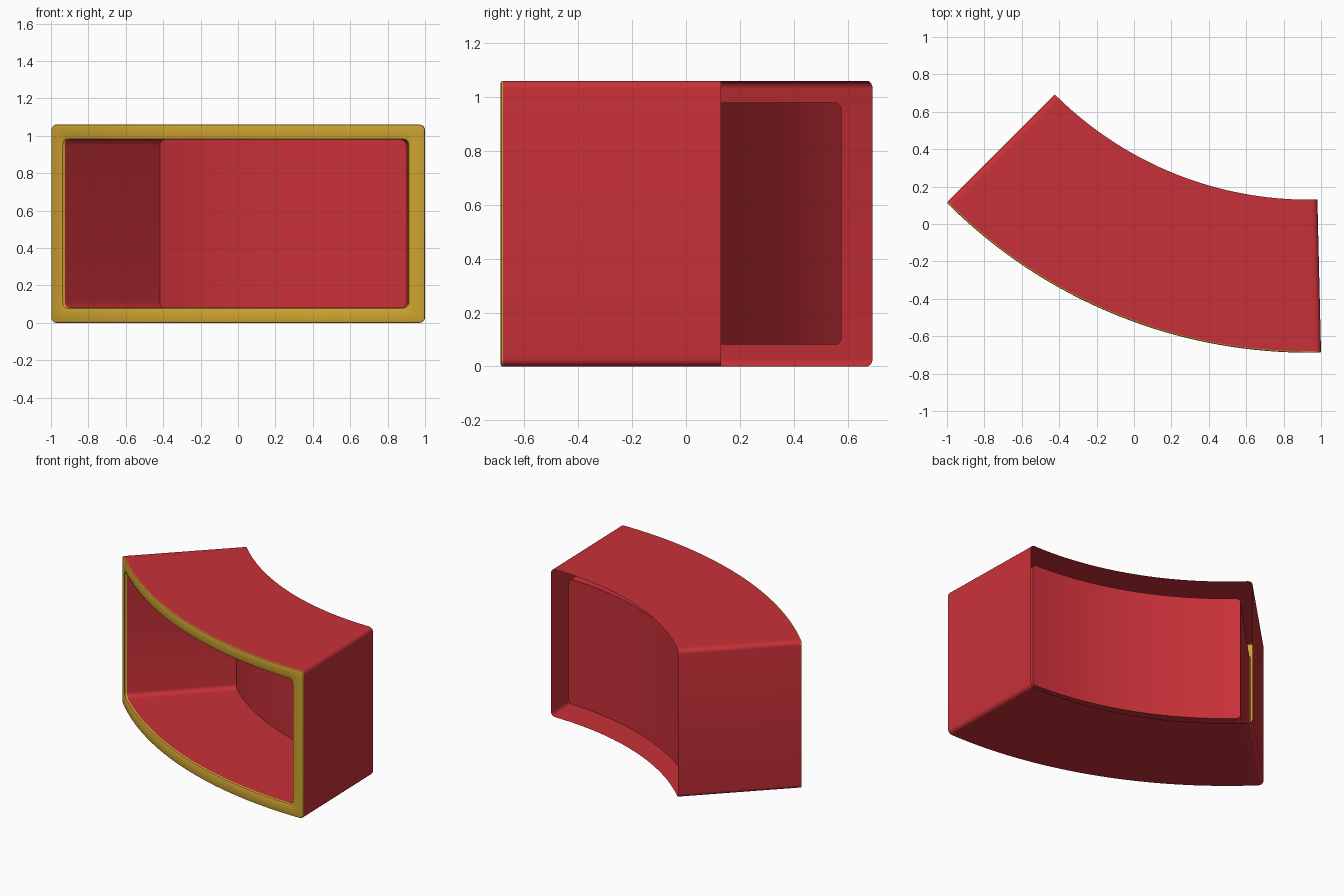
import bpy, bmesh, math

if "Cube" in bpy.data.objects:
    bpy.data.objects.remove(bpy.data.objects["Cube"])

CX, CY = 0.935, 2.05                 # centre of the concentric arcs, seen from above
A0, A1 = math.radians(-45), math.radians(1.36)
HEIGHT = 1.06
R_BACK, R_PANEL, R_FRONT = 1.92, 2.0, 2.738
SEGS, CORNER = 32, 5


def material(name, color):
    m = bpy.data.materials.new(name)
    m.diffuse_color = (*color, 1)
    m.use_nodes = True
    m.node_tree.nodes["Principled BSDF"].inputs["Base Color"].default_value = m.diffuse_color
    return m


red = material("red", (0.58, 0.03, 0.04))
yellow = material("yellow", (0.62, 0.37, 0.03))


def ring(radius, side, inset_z, corner):
    """Rounded rectangle wrapped on a cylinder; bottom left-to-right, then top back."""
    half = []                        # (angle, height above lower edge)
    lo, hi = A0 + side / radius, A1 - side / radius
    c = corner / radius
    for i in range(CORNER):
        t = math.pi / 2 * i / CORNER
        half.append((lo + c * (1 - math.cos(t)), corner * (1 - math.sin(t))))
    for i in range(SEGS + 1):
        half.append((lo + c + (hi - lo - 2 * c) * i / SEGS, 0))
    for i in range(CORNER - 1, -1, -1):
        t = math.pi / 2 * i / CORNER
        half.append((hi - c * (1 - math.cos(t)), corner * (1 - math.sin(t))))
    pts = [(a, inset_z + h) for a, h in half]
    pts += [(a, HEIGHT - inset_z - h) for a, h in reversed(half)]
    return [(CX + radius * math.sin(a), CY - radius * math.cos(a), z) for a, z in pts]


def sweep(name, profile, mat, panel=False):
    bm = bmesh.new()
    loops = [[bm.verts.new(p) for p in ring(*row)] for row in profile]
    n = len(loops[0])
    for a, b in zip(loops, loops[1:]):
        for i in range(n):
            j = (i + 1) % n
            bm.faces.new((a[i], a[j], b[j], b[i]))
    if panel:                        # close the last loop with a curved sheet
        v = loops[-1]
        for i in range(n // 2 - 1):
            bm.faces.new((v[i], v[i + 1], v[n - 2 - i], v[n - 1 - i]))
    me = bpy.data.meshes.new(name)
    bm.to_mesh(me)
    bm.free()
    me.materials.append(mat)
    ob = bpy.data.objects.new(name, me)
    bpy.context.collection.objects.link(ob)
    bpy.context.view_layer.objects.active = ob
    ob.select_set(True)
    bpy.ops.object.shade_smooth_by_angle(angle=math.radians(35))
    ob.select_set(False)


# Outer casing, open at the back
sweep("outer_casing", [(R_BACK, 0, 0, 0.03), (R_FRONT - 0.008, 0, 0, 0.03)], red)

# Front rim with softened edges
sweep("front_rim", [
    (R_FRONT - 0.008, 0, 0, 0.03),
    (R_FRONT - 0.002, 0.002, 0.002, 0.03),
    (R_FRONT, 0.008, 0.008, 0.03),
    (R_FRONT, 0.075, 0.069, 0.03),
    (R_FRONT - 0.004, 0.085, 0.078, 0.03),
    (R_FRONT - 0.015, 0.09, 0.081, 0.03)], yellow)

# Inner compartment with its curved back panel
sweep("inner_compartment", [
    (R_FRONT - 0.015, 0.09, 0.081, 0.03),
    (R_PANEL, 0.085, 0.081, 0.03)], red, panel=True)
